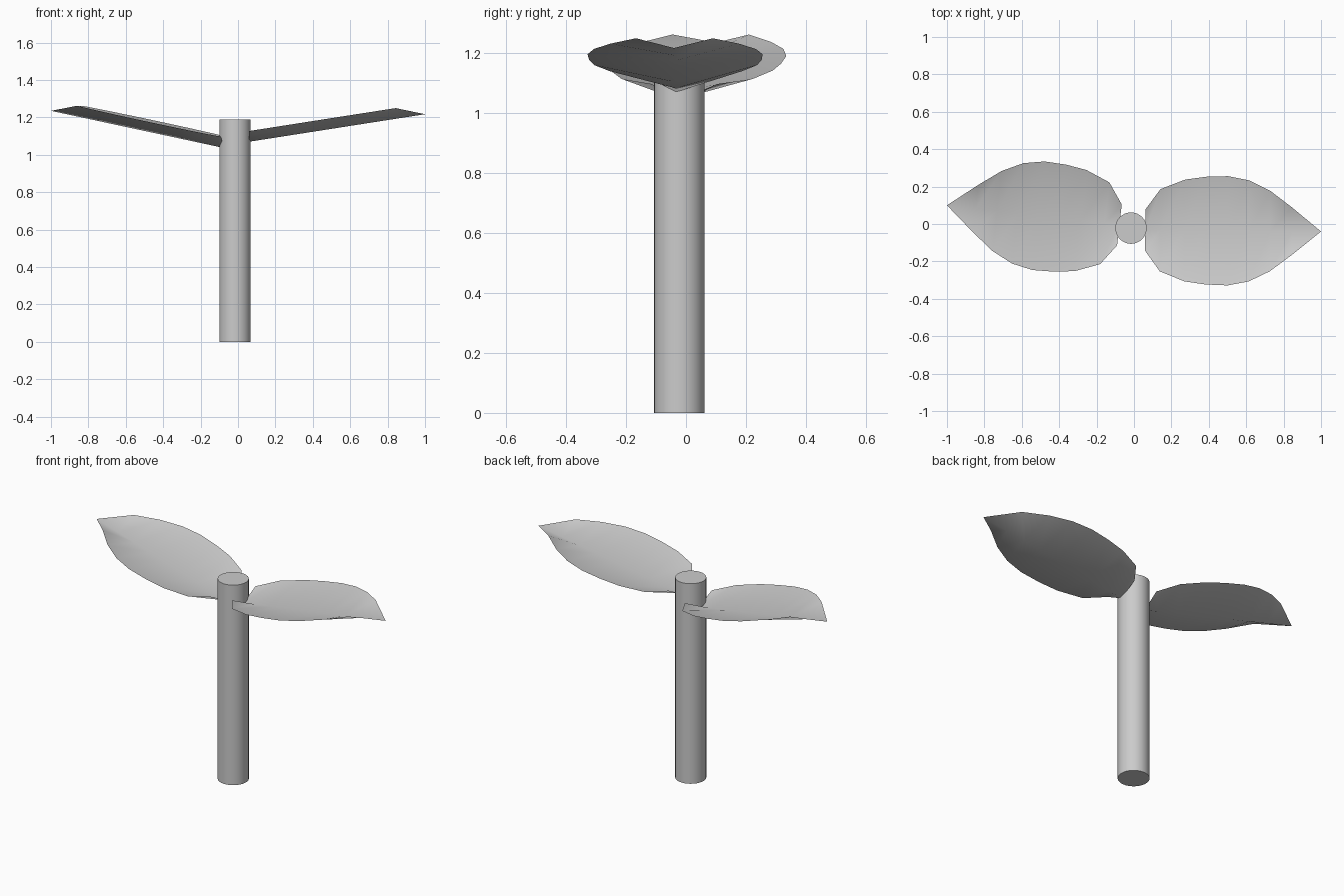
import bpy, math
from mathutils import Vector

if "Cube" in bpy.data.objects:
    bpy.data.objects.remove(bpy.data.objects["Cube"])

# (fraction along the leaf, half width)
PROFILE = [(0, .11), (.085, .22), (.225, .272), (.345, .288), (.47, .292),
           (.59, .27), (.71, .215), (.833, .128)]


def leaf(name, base, tip, lift):
    """Folded leaf sheet: low midrib with both rims raised by lift."""
    base, tip = Vector(base), Vector(tip)
    axis = tip - base
    side = Vector((-axis.y, axis.x, 0)).normalized()
    if side.y < 0:
        side.negate()
    up = Vector((0, 0, lift))
    verts, faces = [], []
    for t, w in PROFILE:
        mid = base + axis * t
        verts += [mid - side * w + up, mid, mid + side * w + up]
    n = len(PROFILE)
    verts.append(tip)
    for i in range(n - 1):
        for j in range(2):
            a = 3 * i + j
            faces.append((a, a + 3, a + 4, a + 1))
    last = 3 * (n - 1)
    faces += [(last + j, 3 * n, last + j + 1) for j in range(2)]
    if axis.x < 0:
        faces = [f[::-1] for f in faces]   # keep normals facing up
    mesh = bpy.data.meshes.new(name)
    mesh.from_pydata([tuple(v) for v in verts], [], faces)
    mesh.shade_smooth()
    obj = bpy.data.objects.new(name, mesh)
    bpy.context.collection.objects.link(obj)


# Stem
bpy.ops.mesh.primitive_cylinder_add(vertices=32, radius=.084, depth=1.19,
                                    location=(-.016, -.022, .595))
bpy.context.object.name = "stem"
bpy.ops.object.shade_smooth_by_angle(angle=math.radians(40))

# Leaves
leaf("right_leaf", (.06, -.033, 1.07), (1.0, -.04, 1.217), .057)
leaf("left_leaf", (-.078, -.005, 1.037), (-1.0, .10, 1.235), .06)
